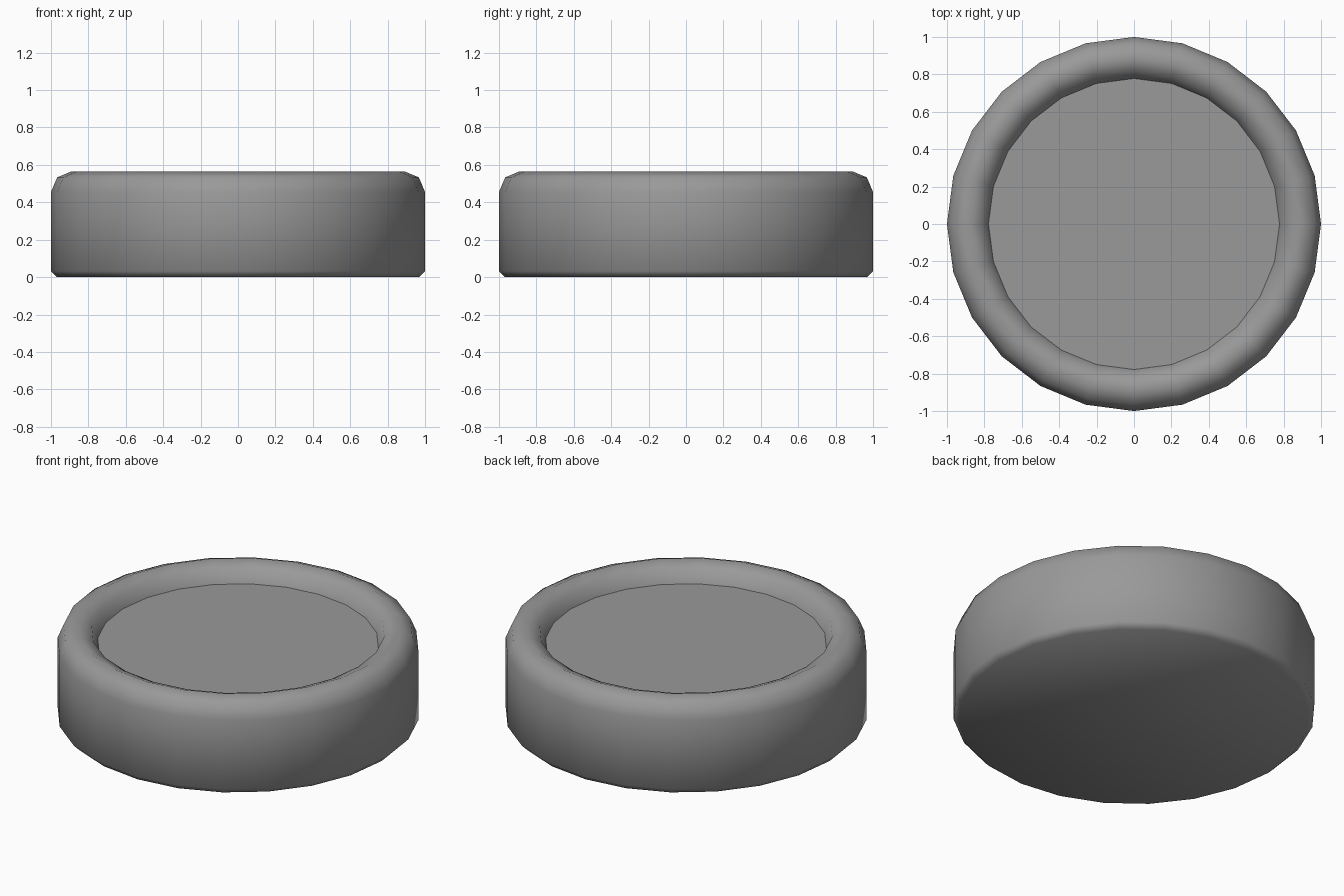
import bpy, bmesh, math

if "Cube" in bpy.data.objects:
    bpy.data.objects.remove(bpy.data.objects["Cube"])

SIDES = 24

# Darker grey for the whole dish
grey = bpy.data.materials.new("mid_grey")
grey.diffuse_color = (0.32, 0.32, 0.32, 1.0)
grey.use_nodes = True
grey.node_tree.nodes["Principled BSDF"].inputs["Base Color"].default_value = grey.diffuse_color


def lathe(name, profile, cap_start, cap_end):
    bm = bmesh.new()
    rings = []
    for r, z in profile:
        rings.append([bm.verts.new((r * math.cos(2 * math.pi * i / SIDES),
                                    r * math.sin(2 * math.pi * i / SIDES), z))
                      for i in range(SIDES)])
    for a, b in zip(rings, rings[1:]):
        for i in range(SIDES):
            j = (i + 1) % SIDES
            bm.faces.new((a[i], a[j], b[j], b[i])).smooth = True
    if cap_start:
        bm.faces.new(rings[0][::-1]).smooth = True
    if cap_end:
        bm.faces.new(rings[-1]).smooth = True
    mesh = bpy.data.meshes.new(name)
    bm.to_mesh(mesh)
    bm.free()
    mesh.materials.append(grey)
    obj = bpy.data.objects.new(name, mesh)
    bpy.context.collection.objects.link(obj)
    return obj


# Body: closed base, chamfered foot, straight wall and rounded rim
lathe("dish_body", [(0.968, 0.0), (1.0, 0.032), (1.0, 0.455), (0.967, 0.533),
                    (0.889, 0.566), (0.811, 0.533), (0.778, 0.46)], True, False)

# Flat recessed floor inside the rim
lathe("dish_floor", [(0.778, 0.46)], False, True)
